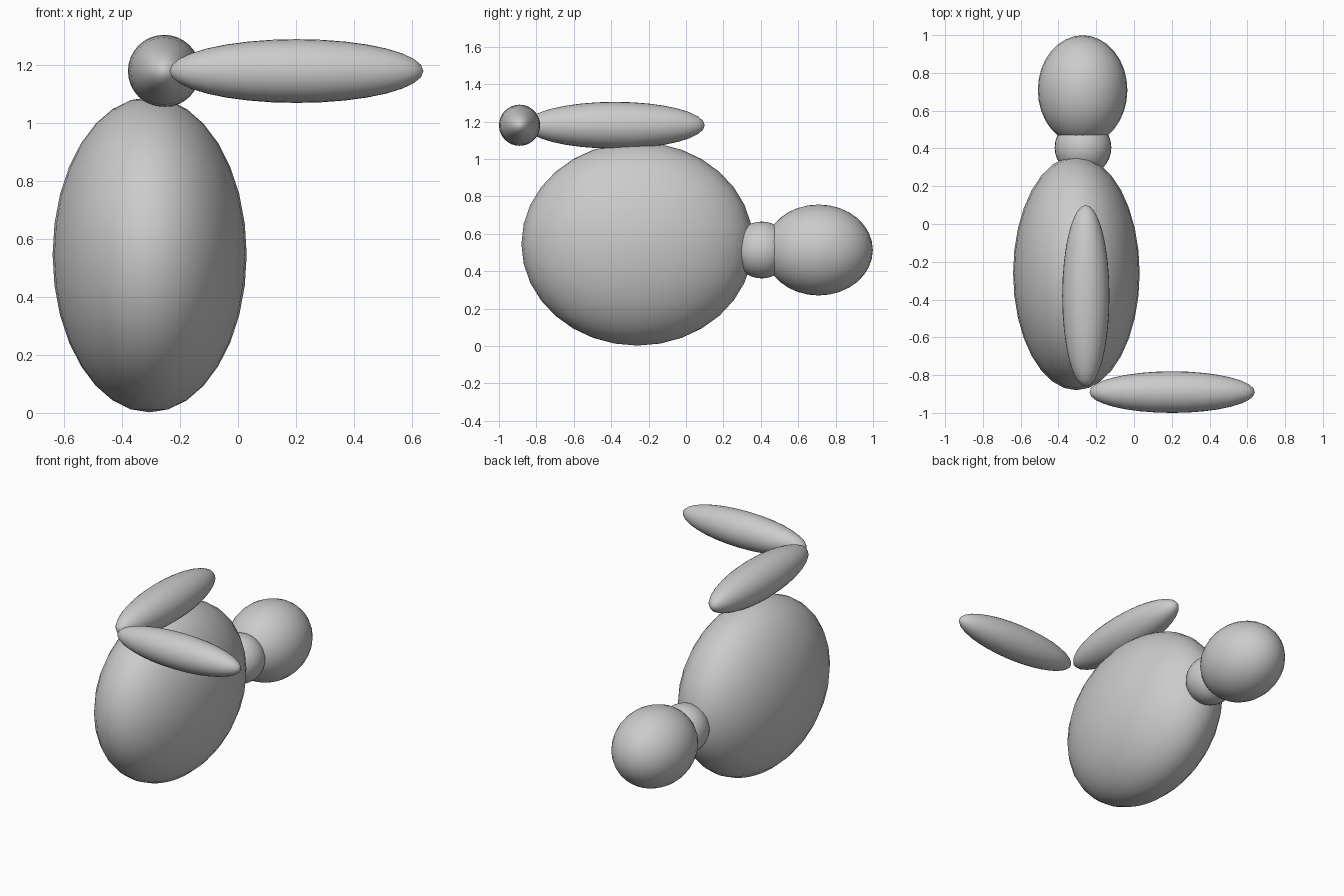
import bpy
from math import radians
from mathutils import Matrix

cube = bpy.data.objects.get("Cube")
if cube:
    bpy.data.objects.remove(cube, do_unlink=True)

# Single plain grey
grey = bpy.data.materials.new("plain grey")
grey.use_nodes = True
colour = (0.6, 0.6, 0.6, 1)
grey.diffuse_color = colour
grey.node_tree.nodes["Principled BSDF"].inputs["Base Color"].default_value = colour

# Turns that lay the sphere's poles along each axis
POLES = {
    "X": Matrix.Rotation(radians(90), 4, "Y"),
    "Y": Matrix.Rotation(radians(90), 4, "X"),
    "Z": Matrix.Identity(4),
}


def ellipsoid(name, centre, radii, pole):
    """Smooth ellipsoid with its poles along the given axis."""
    bpy.ops.mesh.primitive_uv_sphere_add(segments=32, ring_count=16, radius=1)
    part = bpy.context.object
    part.name = name
    part.data.transform(POLES[pole])
    part.data.transform(Matrix.Diagonal((*radii, 1)))
    part.location = centre
    part.data.materials.append(grey)
    bpy.ops.object.shade_smooth()
    return part


# Torso, neck and head lie along y
ellipsoid("body", (-0.305, -0.26, 0.546), (0.335, 0.62, 0.544), "Z")
ellipsoid("neck", (-0.27, 0.405, 0.513), (0.15, 0.152, 0.152), "Z")
ellipsoid("head", (-0.272, 0.709, 0.513), (0.237, 0.29, 0.243), "Z")

# Bent arm resting on the torso
ellipsoid("upper_arm", (-0.255, -0.38, 1.18), (0.125, 0.48, 0.125), "Y")
ellipsoid("forearm", (0.202, -0.89, 1.18), (0.438, 0.11, 0.11), "X")
